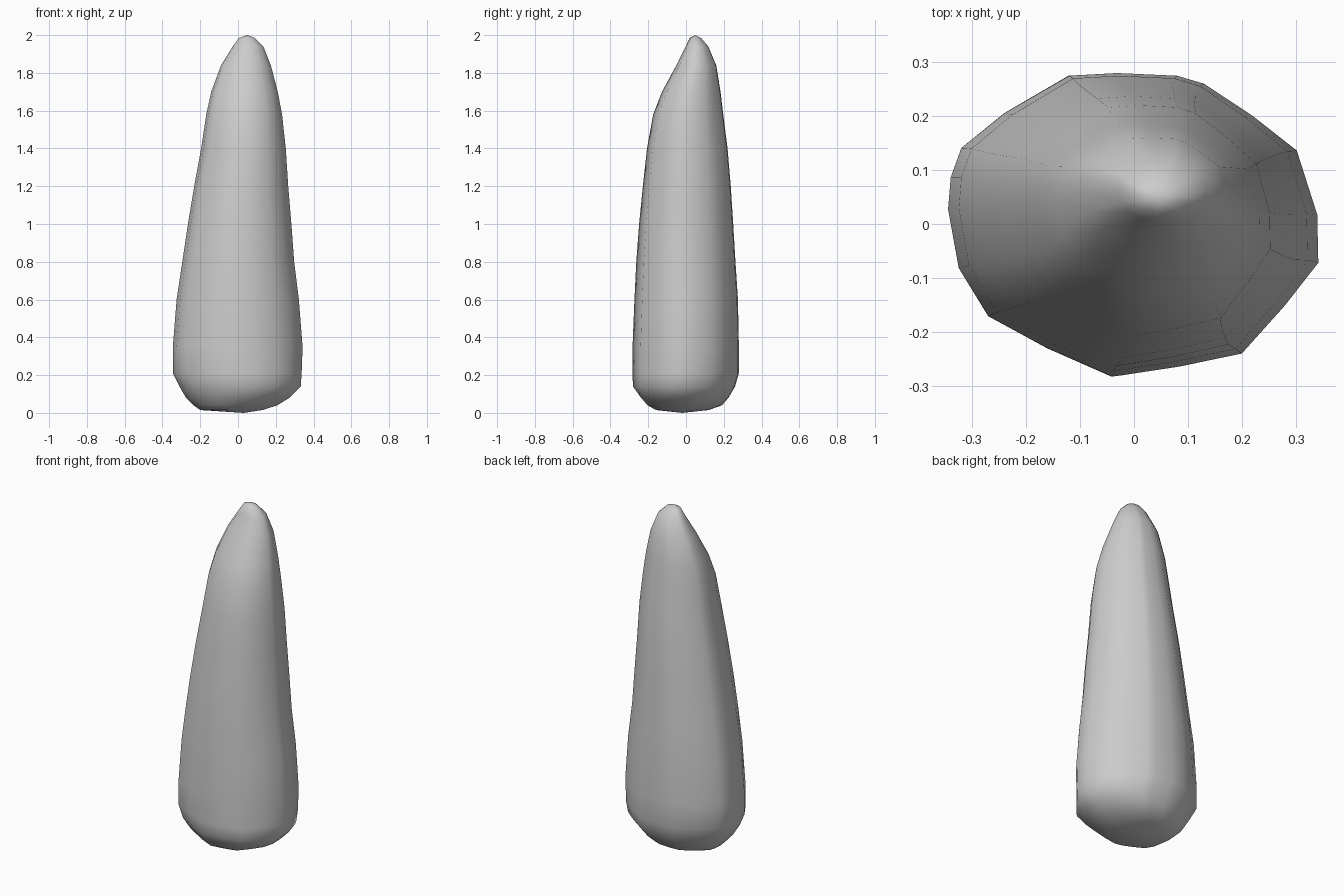
import bpy, bmesh

# Faceted plan outline of the stone, seen from above
outline = [(0.342, -0.07), (0.34, 0.02), (0.302, 0.14), (0.22, 0.205), (0.13, 0.265),
           (0.08, 0.28), (-0.03, 0.285), (-0.12, 0.28), (-0.24, 0.21), (-0.32, 0.145),
           (-0.34, 0.09), (-0.345, 0.03), (-0.325, -0.08), (-0.27, -0.17),
           (-0.16, -0.23), (-0.04, -0.283), (0.08, -0.265), (0.2, -0.24), (0.28, -0.15)]

# Height levels: z, x min, x max, y min, y max
levels = [(0.015, -0.20, 0.13, -0.16, 0.12), (0.04, -0.235, 0.21, -0.205, 0.19),
          (0.08, -0.275, 0.275, -0.24, 0.225), (0.14, -0.31, 0.335, -0.283, 0.26),
          (0.21, -0.345, 0.34, -0.285, 0.28), (0.35, -0.345, 0.345, -0.285, 0.28),
          (0.6, -0.325, 0.325, -0.275, 0.275), (0.8, -0.295, 0.30, -0.265, 0.262),
          (1.0, -0.265, 0.285, -0.25, 0.25), (1.2, -0.232, 0.268, -0.23, 0.237),
          (1.4, -0.195, 0.255, -0.208, 0.22), (1.58, -0.168, 0.235, -0.175, 0.197),
          (1.7, -0.142, 0.212, -0.128, 0.183), (1.84, -0.09, 0.175, -0.052, 0.16),
          (1.94, -0.028, 0.135, -0.002, 0.118), (1.985, 0.005, 0.09, 0.02, 0.08)]


def fit(value, half, low, high):
    return (low + high) / 2 + value / half * (high - low) / 2


# Standing stone: loft the outline through the levels
bm = bmesh.new()
rings = [[bm.verts.new((fit(x, 0.345, x0, x1), fit(y, 0.285, y0, y1), z)) for x, y in outline]
         for z, x0, x1, y0, y1 in levels]
n = len(outline)
for a, b in zip(rings, rings[1:]):
    for i in range(n):
        j = (i + 1) % n
        bm.faces.new((a[i], a[j], b[j], b[i]))

# Close the tip and the underside
tip = bm.verts.new((0.05, 0.05, 2.0))
base = bm.verts.new((0.03, -0.02, 0.0))
for i in range(n):
    j = (i + 1) % n
    bm.faces.new((rings[-1][i], rings[-1][j], tip))
    bm.faces.new((rings[0][j], rings[0][i], base))
bmesh.ops.recalc_face_normals(bm, faces=bm.faces)

mesh = bpy.data.meshes.new("standing_stone")
bm.to_mesh(mesh)
bm.free()
stone = bpy.data.objects.new("standing_stone", mesh)
bpy.context.collection.objects.link(stone)
mesh.shade_smooth()
